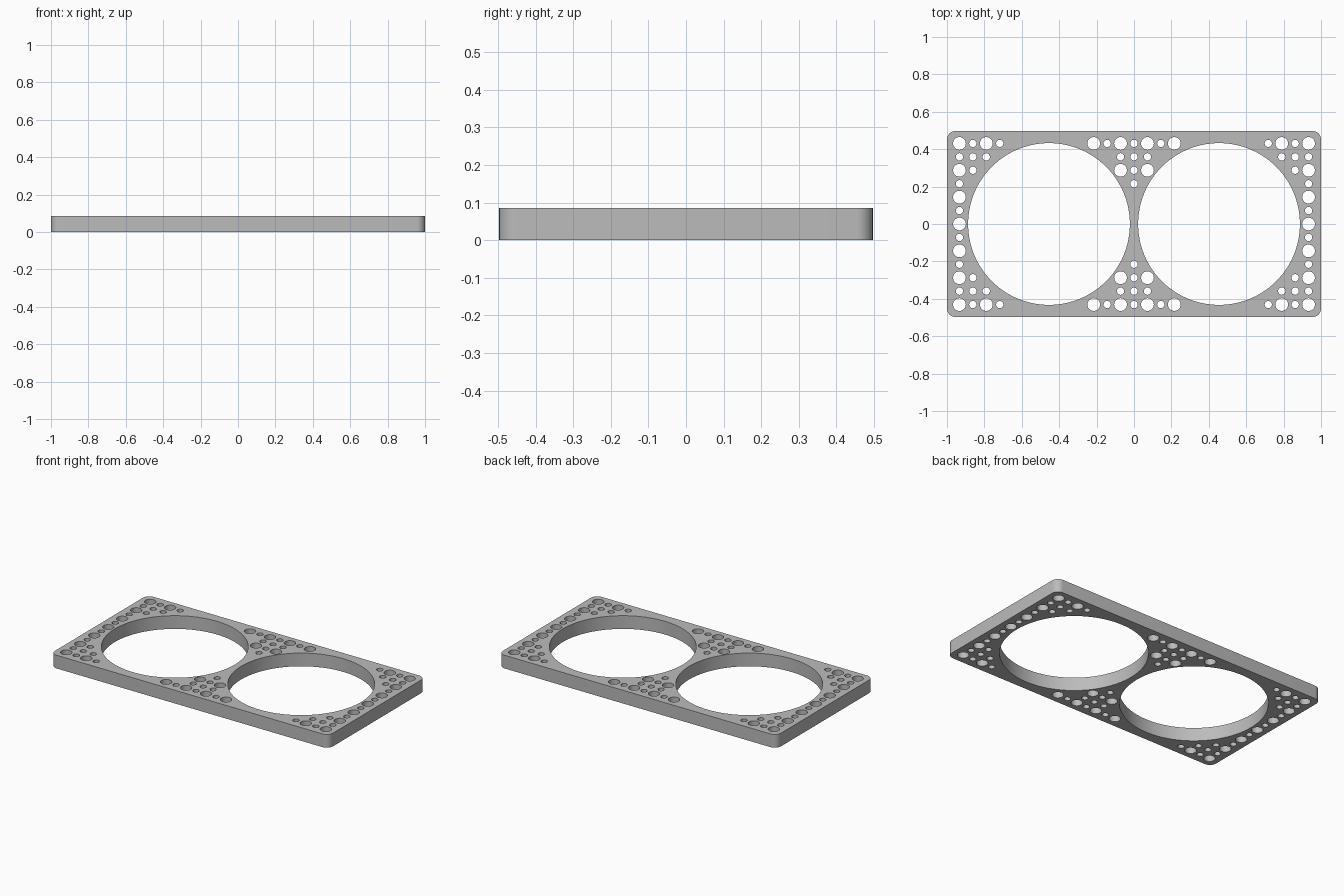
import bpy, bmesh
from math import cos, sin, pi, radians

cube = bpy.data.objects.get("Cube")
if cube:
    bpy.data.objects.remove(cube, do_unlink=True)

HALF_X, HALF_Y, THICK, CORNER = 1.0, 0.497, 0.086, 0.045
PITCH = 0.0718                      # spacing of the hole grid
BIG, SMALL = 0.034, 0.0195          # hole radii


def arc(cx, cy, r, start, end, n):
    return [(cx + r * cos(start + (end - start) * i / n),
             cy + r * sin(start + (end - start) * i / n)) for i in range(n + 1)]


def circle(cx, cy, r, n):
    return arc(cx, cy, r, 0, 2 * pi, n)[:-1]


# Rounded rectangle outline
ix, iy = HALF_X - CORNER, HALF_Y - CORNER
outline = []
for k, (sx, sy) in enumerate([(1, 1), (-1, 1), (-1, -1), (1, -1)]):
    outline += arc(sx * ix, sy * iy, CORNER, k * pi / 2, (k + 1) * pi / 2, 8)

# Two large openings
loops = [outline] + [circle(s * 0.4545, 0, 0.4325, 96) for s in (-1, 1)]

# Grid holes: columns used in each row, counted from the centre lines
columns = {6: (0, 1, 2, 3, 10, 11, 12, 13), 5: (0, 1, 11, 12, 13),
           4: (0, 1, 12, 13), 3: (0, 13)}
for row in range(-6, 7):
    for col in range(-13, 14):
        if abs(col) in columns.get(abs(row), (13,)):
            big = col % 2 == 1 and row % 2 == 0
            loops.append(circle(col * PITCH, row * PITCH,
                                BIG if big else SMALL, 32 if big else 24))

# Fill the profile around its holes, then extrude it to full thickness
bm = bmesh.new()
edges = []
for loop in loops:
    verts = [bm.verts.new((x, y, 0)) for x, y in loop]
    edges += [bm.edges.new((a, b)) for a, b in zip(verts, verts[1:] + verts[:1])]
bmesh.ops.triangle_fill(bm, edges=edges, use_beauty=True, normal=(0, 0, 1))
extruded = bmesh.ops.extrude_face_region(bm, geom=bm.faces[:], use_keep_orig=True)
top = [g for g in extruded["geom"] if isinstance(g, bmesh.types.BMVert)]
bmesh.ops.translate(bm, verts=top, vec=(0, 0, THICK))
bmesh.ops.recalc_face_normals(bm, faces=bm.faces[:])

mesh = bpy.data.meshes.new("perforated_plate")
bm.to_mesh(mesh)
bm.free()
plate = bpy.data.objects.new("perforated_plate", mesh)
bpy.context.collection.objects.link(plate)

# Grey material
grey = bpy.data.materials.new("light_grey")
grey.use_nodes = True
colour = (0.5, 0.5, 0.5, 1)
grey.diffuse_color = colour
grey.node_tree.nodes["Principled BSDF"].inputs["Base Color"].default_value = colour
mesh.materials.append(grey)

# Smooth the round walls, keep the rims sharp
bpy.ops.object.select_all(action='DESELECT')
plate.select_set(True)
bpy.context.view_layer.objects.active = plate
bpy.ops.object.shade_smooth_by_angle(angle=radians(30))
